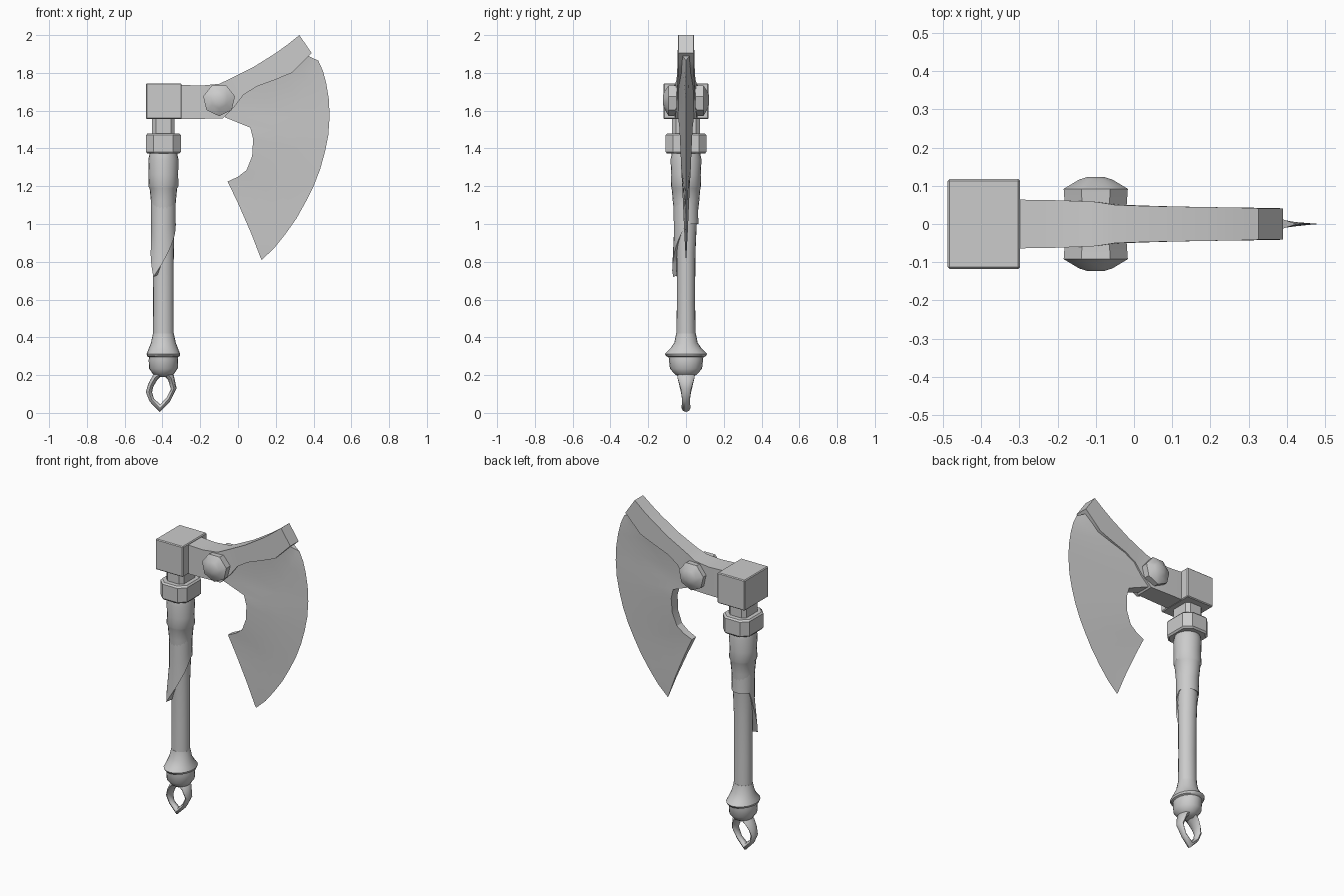
import bpy, bmesh, math

steel = bpy.data.materials.new("light grey")
steel.diffuse_color = (0.6, 0.6, 0.6, 1)
AXIS = -0.395  # handle centre line in x


def loft(name, rings, closed=False, angle=35, bevel=0.0):
    """Skin a list of equal-length rings; cap the ends unless closed."""
    bm = bmesh.new()
    vs = [[bm.verts.new(p) for p in ring] for ring in rings]
    n = len(rings[0])
    for i in range(len(vs) if closed else len(vs) - 1):
        a, b = vs[i], vs[(i + 1) % len(vs)]
        for j in range(n):
            k = (j + 1) % n
            bm.faces.new((a[j], a[k], b[k], b[j]))
    if not closed:
        bm.faces.new(vs[0])
        bm.faces.new(vs[-1])
    bmesh.ops.recalc_face_normals(bm, faces=bm.faces)
    if bevel:
        edges = [e for e in bm.edges if e.calc_face_angle(0) > 0.8]
        bmesh.ops.bevel(bm, geom=edges, offset=bevel, segments=1, affect='EDGES')
    me = bpy.data.meshes.new(name)
    bm.to_mesh(me)
    bm.free()
    me.materials.append(steel)
    for p in me.polygons:
        p.use_smooth = True
    me.set_sharp_from_angle(angle=math.radians(angle))
    ob = bpy.data.objects.new(name, me)
    bpy.context.collection.objects.link(ob)
    return ob


def ellipse(z, rx, ry, n=20):
    return [(AXIS + rx * math.cos(math.tau * i / n), ry * math.sin(math.tau * i / n), z)
            for i in range(n)]


def chamfered(z, hx, hy, c):
    pts = [(hx, hy - c), (hx - c, hy), (c - hx, hy), (-hx, hy - c),
           (-hx, c - hy), (c - hx, -hy), (hx - c, -hy), (hx, c - hy)]
    return [(AXIS + x, y, z) for x, y in pts]


def rect(x0, x1, hy, z):
    return [(x0, -hy, z), (x1, -hy, z), (x1, hy, z), (x0, hy, z)]


# Handle shaft with swollen grip top
loft("handle_shaft", [ellipse(*r) for r in [
    (0.36, 0.055, 0.052), (0.60, 0.054, 0.048), (0.85, 0.055, 0.05), (1.02, 0.060, 0.058),
    (1.12, 0.066, 0.070), (1.19, 0.073, 0.076), (1.20, 0.080, 0.080), (1.26, 0.078, 0.078),
    (1.34, 0.080, 0.082), (1.37, 0.074, 0.076), (1.40, 0.068, 0.07)]])

# Pommel: flared flange and rounded cup
loft("pommel", [ellipse(*r) for r in [
    (0.19, 0.03, 0.035), (0.205, 0.055, 0.06), (0.235, 0.076, 0.085), (0.28, 0.078, 0.09),
    (0.295, 0.076, 0.092), (0.30, 0.086, 0.104), (0.312, 0.089, 0.112), (0.335, 0.080, 0.088),
    (0.37, 0.066, 0.062), (0.42, 0.055, 0.052)]])

# Hanging ring: oval sections swept between an outer and an inner outline
ring_points = [  # outer x, z, inner x, z, half depth
    (-0.45, 0.20, -0.43, 0.17, 0.045), (-0.475, 0.155, -0.448, 0.14, 0.036),
    (-0.488, 0.11, -0.455, 0.11, 0.027), (-0.468, 0.06, -0.445, 0.075, 0.02),
    (-0.415, 0.005, -0.412, 0.045, 0.024), (-0.36, 0.06, -0.378, 0.08, 0.02),
    (-0.325, 0.13, -0.355, 0.125, 0.028), (-0.34, 0.20, -0.37, 0.175, 0.045),
    (-0.395, 0.24, -0.40, 0.205, 0.05)]
sections = []
for ox, oz, ix, iz, d in ring_points:
    sec = []
    for k in range(8):
        c, s = math.cos(math.tau * k / 8), math.sin(math.tau * k / 8)
        sec.append(((ox + ix) / 2 + c * (ox - ix) / 2, d * s, (oz + iz) / 2 + c * (oz - iz) / 2))
    sections.append(sec)
loft("hanging_ring", sections, closed=True, angle=60)

# Leather wrap whose lower edge spirals down to a loose tip
N, TIP = 24, math.radians(232)
top, mid, low, inner = [], [], [], []
for i in range(N):
    a = TIP + math.tau * i / N
    f = i / N
    drop = 0.72 + 0.28 * min(1, f / 0.36) if f < 0.8 else 1.0 - 0.28 * (f - 0.8) / 0.2
    flare = 0.066 + 0.02 * max(0, 1 - 8 * min(f, 1 - f))
    c, s = math.cos(a), math.sin(a)
    for ring, r, z in ((top, 0.066, 1.13), (mid, 0.065, (drop + 1.1) / 2),
                       (low, flare, drop), (inner, 0.050, drop + 0.01)):
        ring.append((AXIS + r * c, r * s, z))
loft("leather_wrap", [top, mid, low, inner], angle=50)

# Collar and neck under the head
loft("collar", [chamfered(z, 0.092 - i, 0.108 - i, 0.04) for z, i in
                [(1.372, 0.008), (1.382, 0), (1.47, 0), (1.48, 0.008)]], angle=30)
loft("neck", [chamfered(z, 0.06, 0.073, 0.02) for z in (1.46, 1.57)], angle=30)

# Hammer block
loft("head_block", [rect(-0.487, -0.298, 0.118, z) for z in (1.555, 1.745)], bevel=0.005)

# Arm and raised spine: top x, z, bottom x, z, half depth
arm = [(-0.32, 1.738, -0.32, 1.557, 0.064), (-0.20, 1.732, -0.20, 1.557, 0.062),
       (-0.10, 1.742, -0.08, 1.558, 0.058), (-0.05, 1.765, -0.02, 1.62, 0.05),
       (0.00, 1.79, 0.03, 1.685, 0.048), (0.08, 1.83, 0.10, 1.728, 0.046),
       (0.20, 1.905, 0.20, 1.765, 0.044), (0.265, 1.952, 0.285, 1.80, 0.043),
       (0.297, 1.978, 0.34, 1.855, 0.042), (0.325, 2.0, 0.39, 1.905, 0.041)]
loft("arm_spine", [[(tx, -d, tz), (tx, d, tz), (bx, d, bz), (bx, -d, bz)]
                   for tx, tz, bx, bz, d in arm], angle=30)

# Blade: rows run from the thick back to the sharp edge
blade = [  # back x, z, edge x, z, back half thickness
    (0.118, 0.825, 0.125, 0.81, 0.002), (0.07, 0.95, 0.19, 0.87, 0.009),
    (0.0, 1.11, 0.25, 0.945, 0.016), (-0.055, 1.225, 0.31, 1.03, 0.021),
    (0.0, 1.25, 0.36, 1.12, 0.023), (0.045, 1.285, 0.40, 1.2, 0.025),
    (0.075, 1.36, 0.435, 1.29, 0.028), (0.08, 1.45, 0.46, 1.38, 0.032),
    (0.065, 1.51, 0.478, 1.47, 0.035), (-0.07, 1.565, 0.485, 1.57, 0.042),
    (-0.04, 1.64, 0.481, 1.66, 0.042), (0.12, 1.77, 0.467, 1.745, 0.04),
    (0.27, 1.85, 0.45, 1.81, 0.032), (0.36, 1.895, 0.425, 1.865, 0.022)]
rows = []
for bx, bz, ex, ez, t in blade:
    def at(f, side):
        return (bx + (ex - bx) * f, side * t * (1 - f), bz + (ez - bz) * f)
    rows.append([at(0, 1), at(0.35, 1), at(0.7, 1), at(1, 0), at(0.7, -1), at(0.35, -1), at(0, -1)])
loft("blade", rows, angle=30)

# Seven-sided domed bolt through the arm
bolt = []
for y, r in [(-0.123, 0.022), (-0.116, 0.045), (-0.092, 0.086), (-0.05, 0.083),
             (0.05, 0.083), (0.092, 0.086), (0.116, 0.045), (0.123, 0.022)]:
    bolt.append([(-0.10 + r * math.cos(math.tau * k / 7 - math.pi / 2), y,
                  1.657 + r * math.sin(math.tau * k / 7 - math.pi / 2)) for k in range(7)])
loft("bolt", bolt, angle=40)
